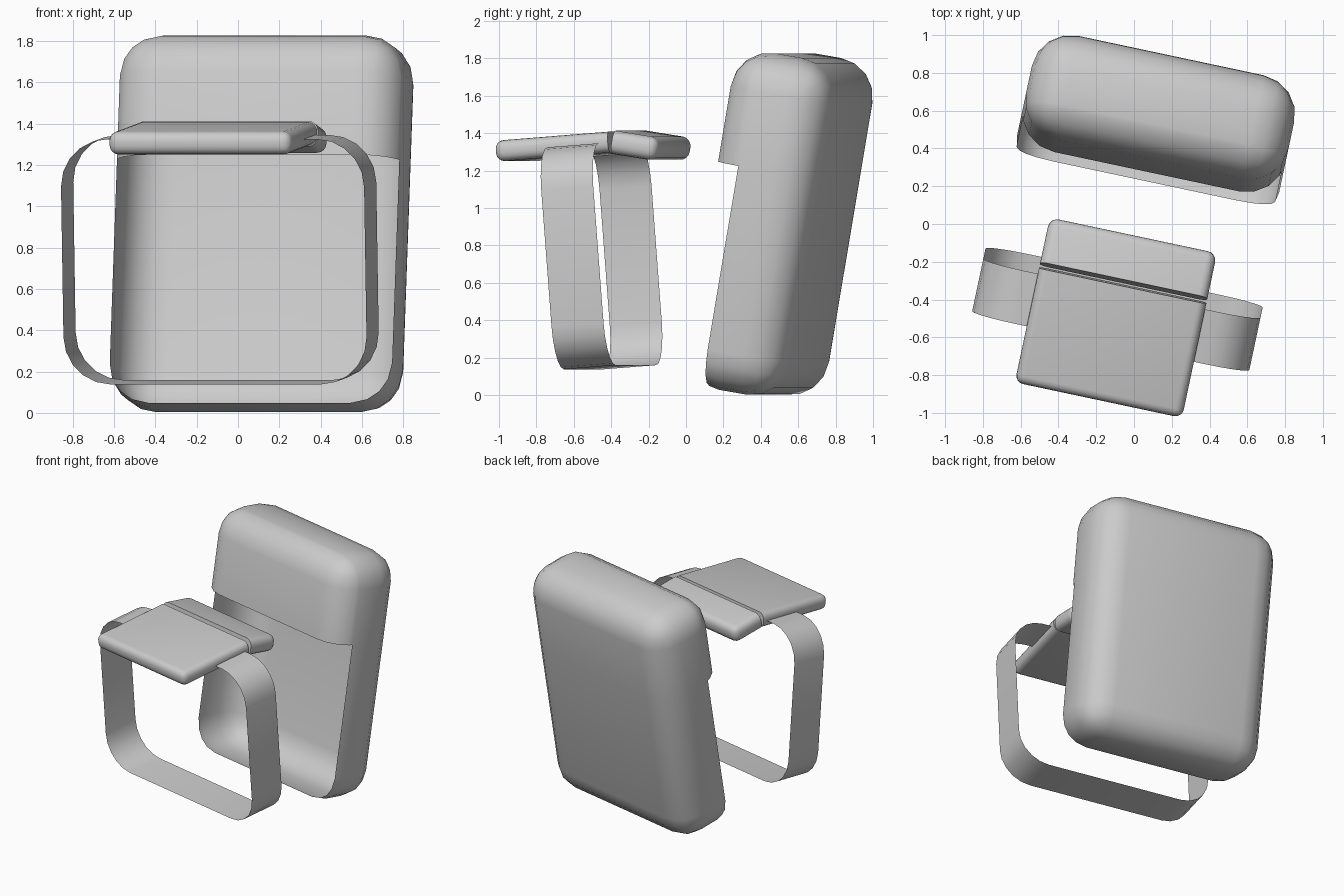
import bpy, bmesh
from math import radians, sin, cos, pi
from mathutils import Matrix, Vector

if "Cube" in bpy.data.objects:
    bpy.data.objects.remove(bpy.data.objects["Cube"])

YAW = Matrix.Rotation(radians(-12), 4, 'Z')   # whole model is turned a little


def place(bm, name, centre, tilt, angle=35):
    """Turn a bmesh into a tilted object; centre is given in the yawed frame."""
    mat = YAW @ Matrix.Translation(Vector(centre)) @ Matrix.Rotation(radians(tilt), 4, 'X')
    bm.transform(mat)
    me = bpy.data.meshes.new(name)
    bm.to_mesh(me)
    bm.free()
    ob = bpy.data.objects.new(name, me)
    bpy.context.collection.objects.link(ob)
    bpy.ops.object.select_all(action='DESELECT')
    ob.select_set(True)
    bpy.context.view_layer.objects.active = ob
    bpy.ops.object.shade_smooth_by_angle(angle=radians(angle))
    return ob


def rounded_box(size, r, segs, sharp_side=0):
    """Box with rounded edges; sharp_side = +1/-1 leaves that y face square."""
    bm = bmesh.new()
    bmesh.ops.create_cube(bm, size=1)
    bmesh.ops.scale(bm, vec=size, verts=bm.verts)
    edges = [e for e in bm.edges
             if not sharp_side or any(v.co.y * sharp_side < 0 for v in e.verts)]
    bmesh.ops.bevel(bm, geom=edges, offset=r, offset_type='OFFSET', segments=segs,
                    profile=0.5, affect='EDGES', clamp_overlap=True)
    return bm


# Back shell: hollow rounded box whose lower front is cut away
RIM_Y, LIP_Z = -0.13, 0.292
bm = rounded_box((1.42, 0.567, 1.825), 0.21, 4)
for co, no in (((0, RIM_Y, 0), (0, 1, 0)), ((0, 0, LIP_Z), (0, 0, 1))):
    bmesh.ops.bisect_plane(bm, geom=bm.verts[:] + bm.edges[:] + bm.faces[:],
                           plane_co=co, plane_no=no)
gone = [f for f in bm.faces
        if f.calc_center_median().y < RIM_Y and f.calc_center_median().z < LIP_Z]
bmesh.ops.delete(bm, geom=gone, context='FACES')
place(bm, "back_shell", (0.007, 0.515, 0.915), -9.7, 40)

# Strap: thin ribbon following a rounded rectangle
W, H, R, HALF, SEGS = 0.75, 0.595, 0.23, 0.1425, 5
bm = bmesh.new()
rings = []
for k, (sx, sz) in enumerate(((1, 1), (-1, 1), (-1, -1), (1, -1))):
    for i in range(SEGS + 1):
        a = pi / 2 * (k + i / SEGS)
        x, z = sx * (W - R) + R * cos(a), sz * (H - R) + R * sin(a)
        rings.append([bm.verts.new((x, y, z)) for y in (-HALF, HALF)])
for a, b in zip(rings, rings[1:] + rings[:1]):
    bm.faces.new((a[0], b[0], b[1], a[1]))
bmesh.ops.recalc_face_normals(bm, faces=bm.faces)
place(bm, "strap_loop", (0.008, -0.46, 0.742), 4.4, 40)

# Two padded plates meeting at a narrow seam above the strap
place(rounded_box((0.905, 0.622, 0.112), 0.045, 4, 1),
      "front_plate", (0.0095, -0.64, 1.328), 4.5)
place(rounded_box((0.905, 0.25, 0.125), 0.05, 4, -1),
      "rear_plate", (0.0095, -0.185, 1.332), -9)
